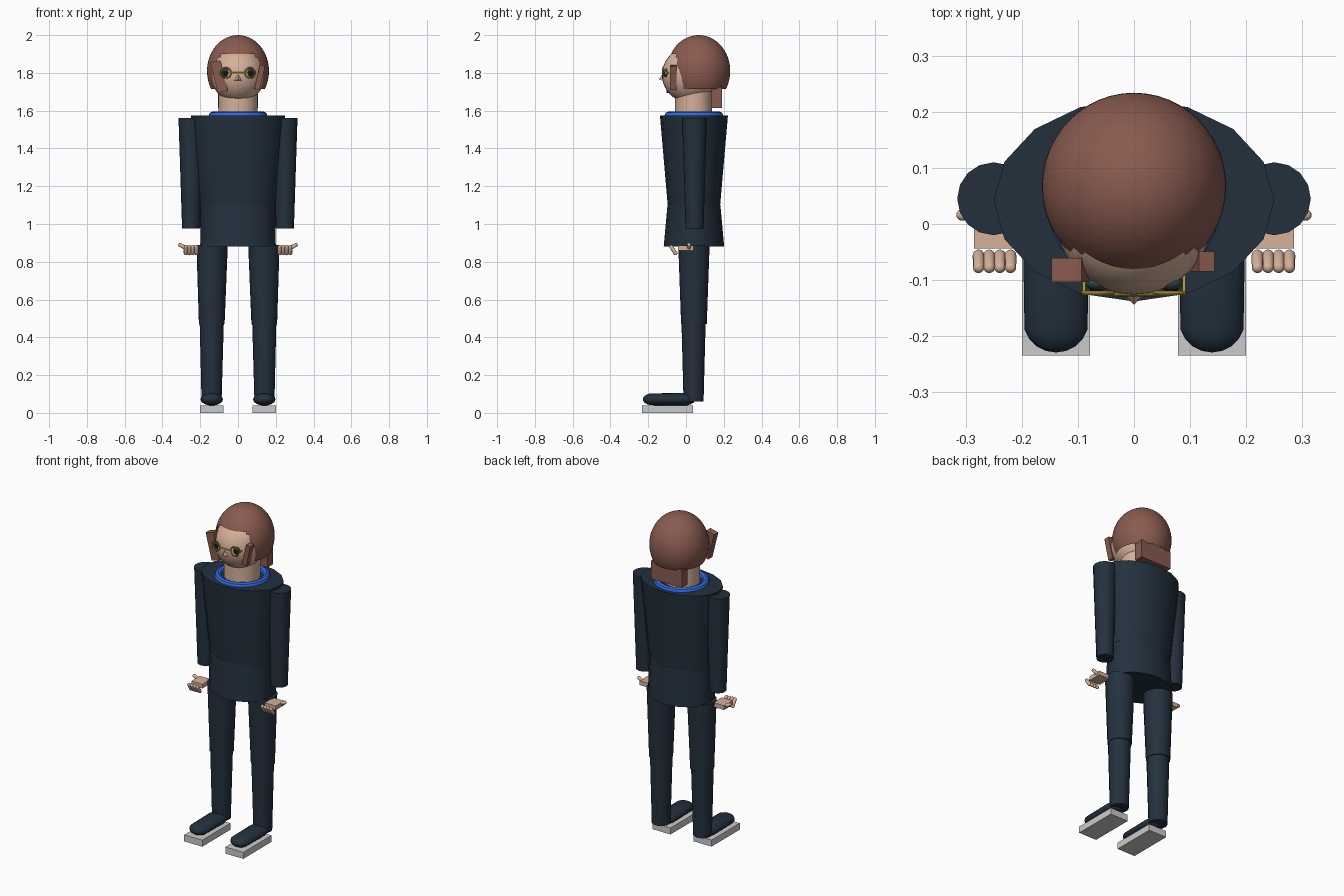
import bpy, bmesh, math
from mathutils import Vector, Matrix

if "Cube" in bpy.data.objects:
    bpy.data.objects.remove(bpy.data.objects["Cube"])


def material(name, rgb):
    m = bpy.data.materials.new(name)
    m.diffuse_color = (*rgb, 1)
    m.use_nodes = True
    m.node_tree.nodes["Principled BSDF"].inputs["Base Color"].default_value = m.diffuse_color
    return m


SUIT = material("navy cloth", (0.017, 0.030, 0.048))
SKIN = material("skin", (0.66, 0.44, 0.32))
HAIR = material("brown hair", (0.25, 0.105, 0.078))
BLUE = material("blue collar", (0.03, 0.14, 0.75))
SOLE = material("light grey", (0.60, 0.60, 0.60))
GOLD = material("gold", (0.55, 0.36, 0.035))
BLACK = material("black", (0.006, 0.006, 0.007))
IRIS = material("dark teal", (0.03, 0.07, 0.075))


def finish(bm, name, mat, smooth=True):
    bmesh.ops.recalc_face_normals(bm, faces=bm.faces)
    me = bpy.data.meshes.new(name)
    bm.to_mesh(me)
    bm.free()
    me.materials.append(mat)
    ob = bpy.data.objects.new(name, me)
    bpy.context.collection.objects.link(ob)
    if smooth:
        bpy.ops.object.select_all(action='DESELECT')
        ob.select_set(True)
        bpy.context.view_layer.objects.active = ob
        bpy.ops.object.shade_smooth_by_angle(angle=math.radians(40))
    return ob


def tube(name, rings, mat, n=16):
    """Closed tube through elliptical rings (cx, cy, z, rx, ry)."""
    bm = bmesh.new()
    loops = []
    for cx, cy, z, rx, ry in rings:
        loops.append([bm.verts.new((cx + rx * math.cos(2 * math.pi * i / n),
                                    cy + ry * math.sin(2 * math.pi * i / n), z))
                      for i in range(n)])
    for a, b in zip(loops, loops[1:]):
        for i in range(n):
            j = (i + 1) % n
            bm.faces.new((a[i], a[j], b[j], b[i]))
    bm.faces.new(loops[0][::-1])
    bm.faces.new(loops[-1])
    return finish(bm, name, mat)


def box(name, center, size, mat, tilt=0):
    bm = bmesh.new()
    bmesh.ops.create_cube(bm, size=1, matrix=Matrix.Translation(center)
                          @ Matrix.Rotation(tilt, 4, 'Y') @ Matrix.Diagonal((*size, 1)))
    return finish(bm, name, mat, False)


def ball(name, center, radii, mat, u=32, v=20):
    bm = bmesh.new()
    bmesh.ops.create_uvsphere(bm, u_segments=u, v_segments=v, radius=1,
                              matrix=Matrix.Translation(center) @ Matrix.Diagonal((*radii, 1)))
    return finish(bm, name, mat)


def capsule(name, p, q, r, mat, n=12, flat=1.0):
    """Round-ended rod between p and q, optionally flattened in z."""
    p, q = Vector(p), Vector(q)
    d = q - p
    bm = bmesh.new()
    bmesh.ops.create_uvsphere(bm, u_segments=n, v_segments=10, radius=r)
    for v in bm.verts:
        if v.co.z > 1e-5:
            v.co.z += d.length
    bmesh.ops.transform(bm, verts=bm.verts,
                        matrix=d.to_track_quat('Z', 'Y').to_matrix().to_4x4())
    for v in bm.verts:
        v.co.z *= flat
        v.co += p
    return finish(bm, name, mat)


def ring(name, center, R, r, mat, upright=False, n=32, m=8):
    bm = bmesh.new()
    g = []
    for i in range(n):
        a = 2 * math.pi * i / n
        row = []
        for k in range(m):
            b = 2 * math.pi * k / m
            w = R + r * math.cos(b)
            x, y, z = w * math.cos(a), w * math.sin(a), r * math.sin(b)
            if upright:
                y, z = z, y
            row.append(bm.verts.new(Vector((x, y, z)) + Vector(center)))
        g.append(row)
    for i in range(n):
        for k in range(m):
            i2, k2 = (i + 1) % n, (k + 1) % m
            bm.faces.new((g[i][k], g[i2][k], g[i2][k2], g[i][k2]))
    return finish(bm, name, mat)


# Jacket: upper body and flared lower body
tube("jacket_upper", [(0, .042, 1.09, .20, .138), (0, .042, 1.575, .25, .18)], SUIT)
tube("jacket_lower", [(0, .042, .88, .20, .16), (0, .042, 1.10, .198, .14)], SUIT)

# Limbs, hands and shoes on both sides
for s, side in ((1, "left"), (-1, "right")):
    tube(side + "_arm", [(s * .248, .045, .975, .048, .048),
                         (s * .25, .045, 1.56, .065, .065)], SUIT)
    tube(side + "_thigh", [(s * .139, .042, .47, .068, .068),
                           (s * .137, .042, .89, .083, .083)], SUIT)
    tube(side + "_shin", [(s * .14, .04, .06, .053, .053),
                          (s * .139, .04, .48, .064, .064)], SUIT)
    capsule(side + "_shoe", (s * .139, -.01, .072), (s * .139, -.17, .072), .059, SUIT, 20, .56)
    box(side + "_sole", (s * .139, -.098, .02), (.122, .272, .04), SOLE)
    box(side + "_palm", (s * .248, -.002, .872), (.075, .083, .026), SKIN)
    for i in range(4):
        x = s * (.220 + .019 * i)
        capsule(side + "_finger", (x, -.056, .845), (x, -.077, .878), .0105, SKIN)
    capsule(side + "_thumb", (s * .275, .018, .872), (s * .306, .016, .889), .0105, SKIN)

# Collar, neck and head
ring("collar", (0, .042, 1.575), .135, .02, BLUE)
tube("neck", [(0, .04, 1.56, .103, .098), (0, .04, 1.72, .103, .098)], SKIN, 32)
ball("head", (0, .02, 1.79), (.142, .147, .148), SKIN)

# Hair: dome with the face and underside opened up
bm = bmesh.new()
bmesh.ops.create_uvsphere(bm, u_segments=48, v_segments=32, radius=1,
                          matrix=Matrix.Translation((0, .067, 1.81))
                          @ Matrix.Diagonal((.164, .167, .19, 1)))
bmesh.ops.bisect_plane(bm, geom=bm.verts[:] + bm.edges[:] + bm.faces[:],
                       plane_co=(0, 0, 1.715), plane_no=(0, 0, -1), clear_outer=True)
face_gap = [f for f in bm.faces
            if f.calc_center_median().y < -.047 and f.calc_center_median().z < 1.895]
bmesh.ops.delete(bm, geom=face_gap, context='FACES')
finish(bm, "hair", HAIR)

# Hair locks
box("right_lock", (-.100, -.082, 1.78), (.055, .042, .165), HAIR, math.radians(-14))
box("left_lock", (.115, -.067, 1.775), (.028, .036, .13), HAIR, math.radians(13))
box("nape_lock", (0, .163, 1.67), (.21, .055, .11), HAIR)

# Eyes and glasses
for s, side in ((1, "left"), (-1, "right")):
    ball(side + "_eye", (s * .064, -.105, 1.80), (.023, .014, .023), IRIS, 16, 10)
    ball(side + "_pupil", (s * .066, -.112, 1.80), (.014, .011, .014), BLACK, 12, 8)
    ring(side + "_glasses_rim", (s * .064, -.123, 1.80), .027, .004, GOLD, True, 24, 6)
    box(side + "_glasses_arm", (s * .089, -.105, 1.80), (.006, .04, .006), GOLD)
capsule("glasses_bridge", (-.037, -.125, 1.80), (.037, -.125, 1.80), .004, GOLD, 8)

# Nose: small four-sided wedge
bm = bmesh.new()
pts = [bm.verts.new(c) for c in ((0, -.122, 1.80), (-.022, -.120, 1.758),
                                 (.022, -.120, 1.758), (0, -.144, 1.765))]
for a, b, c in ((0, 1, 3), (0, 3, 2), (1, 2, 3), (0, 2, 1)):
    bm.faces.new((pts[a], pts[b], pts[c]))
finish(bm, "nose", SKIN, False)
